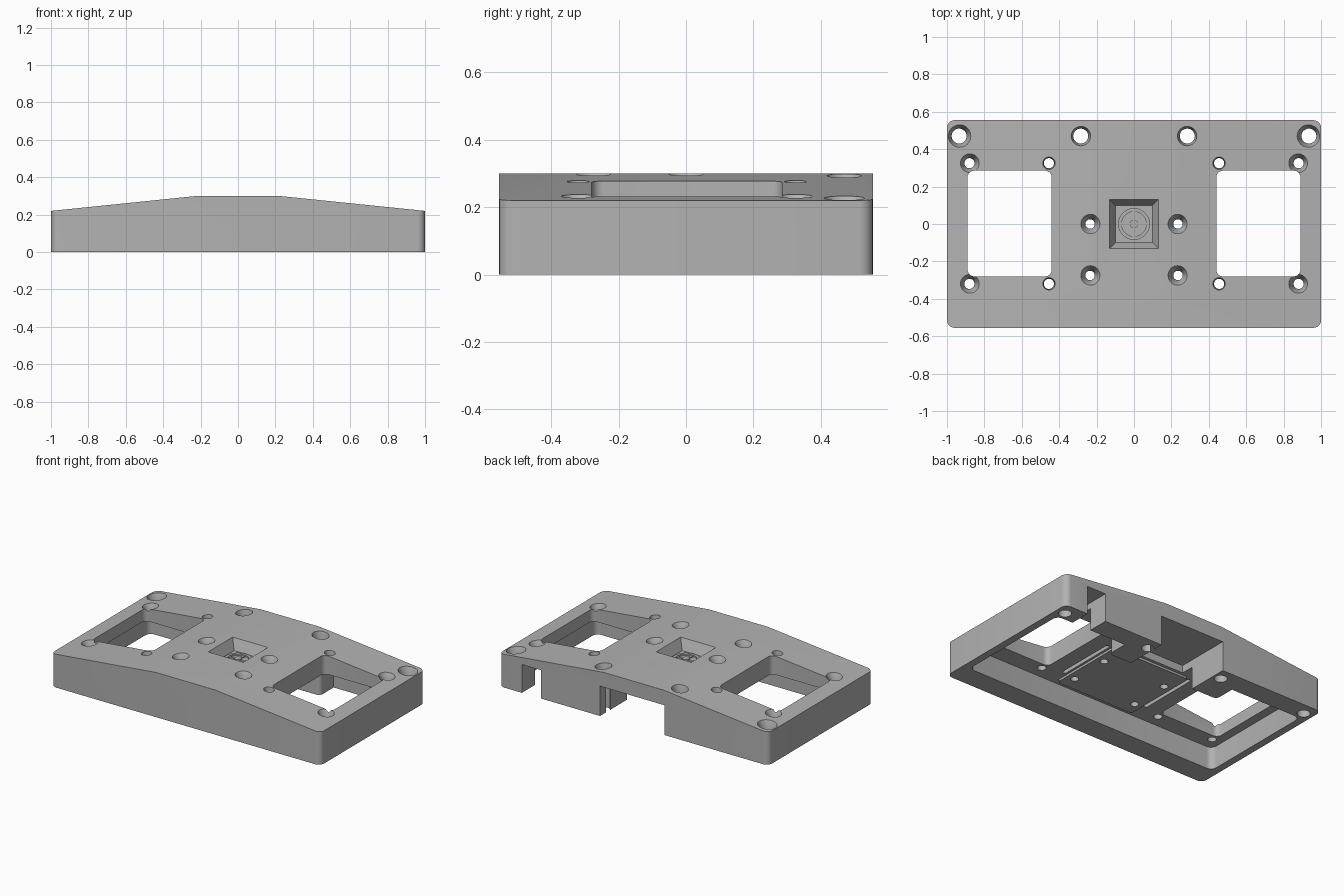
import bpy, bmesh, math
from mathutils import Matrix

cube = bpy.data.objects.get("Cube")
if cube:
    bpy.data.objects.remove(cube, do_unlink=True)

GREY = (0.45, 0.45, 0.45, 1)
mat = bpy.data.materials.new("grey plastic")
mat.use_nodes = True
mat.diffuse_color = GREY
mat.node_tree.nodes["Principled BSDF"].inputs["Base Color"].default_value = GREY


def make(name, bm):
    bmesh.ops.recalc_face_normals(bm, faces=bm.faces)
    me = bpy.data.meshes.new(name)
    bm.to_mesh(me)
    bm.free()
    me.materials.append(mat)
    ob = bpy.data.objects.new(name, me)
    bpy.context.collection.objects.link(ob)
    return ob


def round_uprights(bm, r):
    edges = [e for e in bm.edges
             if (e.verts[0].co.xy - e.verts[1].co.xy).length < 1e-4
             and len(e.link_faces) == 2 and e.calc_face_angle(0) > 1]
    bmesh.ops.bevel(bm, geom=edges, offset=r, segments=6, affect='EDGES', profile=0.5)


def box(name, x0, x1, y0, y1, z0, z1, r=0):
    bm = bmesh.new()
    bmesh.ops.create_cube(bm, size=1)
    for v in bm.verts:
        v.co = (x0 if v.co.x < 0 else x1, y0 if v.co.y < 0 else y1, z0 if v.co.z < 0 else z1)
    if r:
        round_uprights(bm, r)
    return make(name, bm)


def cone(name, x, y, z0, z1, r0, r1, sides=32, turn=0):
    bm = bmesh.new()
    m = Matrix.Translation((x, y, (z0 + z1) / 2)) @ Matrix.Rotation(turn, 4, 'Z')
    bmesh.ops.create_cone(bm, cap_ends=True, segments=sides, radius1=r0, radius2=r1,
                          depth=z1 - z0, matrix=m)
    return make(name, bm)


def combine(target, tool, op='DIFFERENCE'):
    mod = target.modifiers.new("shape", 'BOOLEAN')
    mod.operation, mod.object, mod.solver = op, tool, 'EXACT'
    bpy.context.view_layer.update()
    dg = bpy.context.evaluated_depsgraph_get()
    me = bpy.data.meshes.new_from_object(target.evaluated_get(dg))
    target.modifiers.clear()
    target.data = me
    bpy.data.objects.remove(tool, do_unlink=True)


def top_z(x):
    return 0.3 - max(0, abs(x) - 0.22) * 0.08 / 0.78


# Case body: roof-shaped profile pulled front to back
bm = bmesh.new()
outline = [(-1, 0), (1, 0), (1, 0.22), (0.22, 0.3), (-0.22, 0.3), (-1, 0.22)]
face = bm.faces.new([bm.verts.new((x, -0.555, z)) for x, z in outline])
ext = bmesh.ops.extrude_face_region(bm, geom=[face])
for v in ext["geom"]:
    if isinstance(v, bmesh.types.BMVert):
        v.co.y = 0.555
bmesh.ops.recalc_face_normals(bm, faces=bm.faces)
round_uprights(bm, 0.04)
case = make("case", bm)

# Underside pocket, centre mounting plate and screw bosses
combine(case, box("pocket", -0.95, 0.95, -0.405, 0.415, -0.1, 0.15, 0.04))
combine(case, box("plate", -0.29, 0.29, -0.37, 0.16, 0.135, 0.2, 0.02), 'UNION')
for s in (-1, 1):
    xs = sorted((s * 0.2, s * 0.42))
    combine(case, box("boss", *xs, 0.27, 0.5, 0, 0.18, 0.03), 'UNION')

# Rear cable opening and side notch
combine(case, box("opening", -0.23, 0.25, 0.18, 0.7, -0.1, 0.2))
combine(case, box("notch", 0.69, 0.83, 0.35, 0.7, -0.1, 0.19))

# Side windows and underside grooves
for s in (-1, 1):
    xs = sorted((s * 0.44, s * 0.89))
    combine(case, box("window", *xs, -0.28, 0.285, 0.05, 0.5, 0.035))
    xs = sorted((s * 0.305, s * 0.33))
    combine(case, box("groove", *xs, -0.28, 0.14, 0.1, 0.19, 0.01))

# Square dish in the middle of the top
q = math.sqrt(2)
combine(case, cone("dish", 0, 0, 0.23, 0.31, 0.098 * q, 0.135 * q, 4, math.pi / 4))

# Screw holes: x, y, bore radius, countersink radius
holes = [(0.935, 0.47, 0.04, 0.06), (0.285, 0.47, 0.04, 0.052),
         (0.88, 0.325, 0.027, 0.05), (0.88, -0.32, 0.027, 0.05),
         (0.455, 0.325, 0.027, 0.033), (0.455, -0.32, 0.027, 0.033),
         (0.235, 0, 0.025, 0.052), (0.235, -0.275, 0.025, 0.052)]
for hx, y, bore, sink in holes:
    for x in (-hx, hx):
        z, slope = top_z(x), (sink - bore) / 0.05
        combine(case, cone("bore", x, y, -0.1, 0.5, bore, bore))
        combine(case, cone("sink", x, y, z - 0.05, z + 0.012, bore, sink + slope * 0.012))

# Round grille at the bottom of the dish
grille = cone("grille", 0, 0, 0.225, 0.24, 0.085, 0.085, 48)
combine(grille, cone("inside", 0, 0, 0.2, 0.3, 0.066, 0.066, 48))
combine(grille, cone("hub", 0, 0, 0.225, 0.243, 0.022, 0.022), 'UNION')
for i in range(2):
    a, b = (0.075, 0.008) if i else (0.008, 0.075)
    combine(grille, box("spoke", -a, a, -b, b, 0.226, 0.237), 'UNION')

# Smooth curved walls, crisp edges
for ob in (case, grille):
    bpy.ops.object.select_all(action='DESELECT')
    ob.select_set(True)
    bpy.context.view_layer.objects.active = ob
    bpy.ops.object.shade_smooth_by_angle(angle=math.radians(30))
    for p in ob.data.polygons:
        p.material_index = 0
